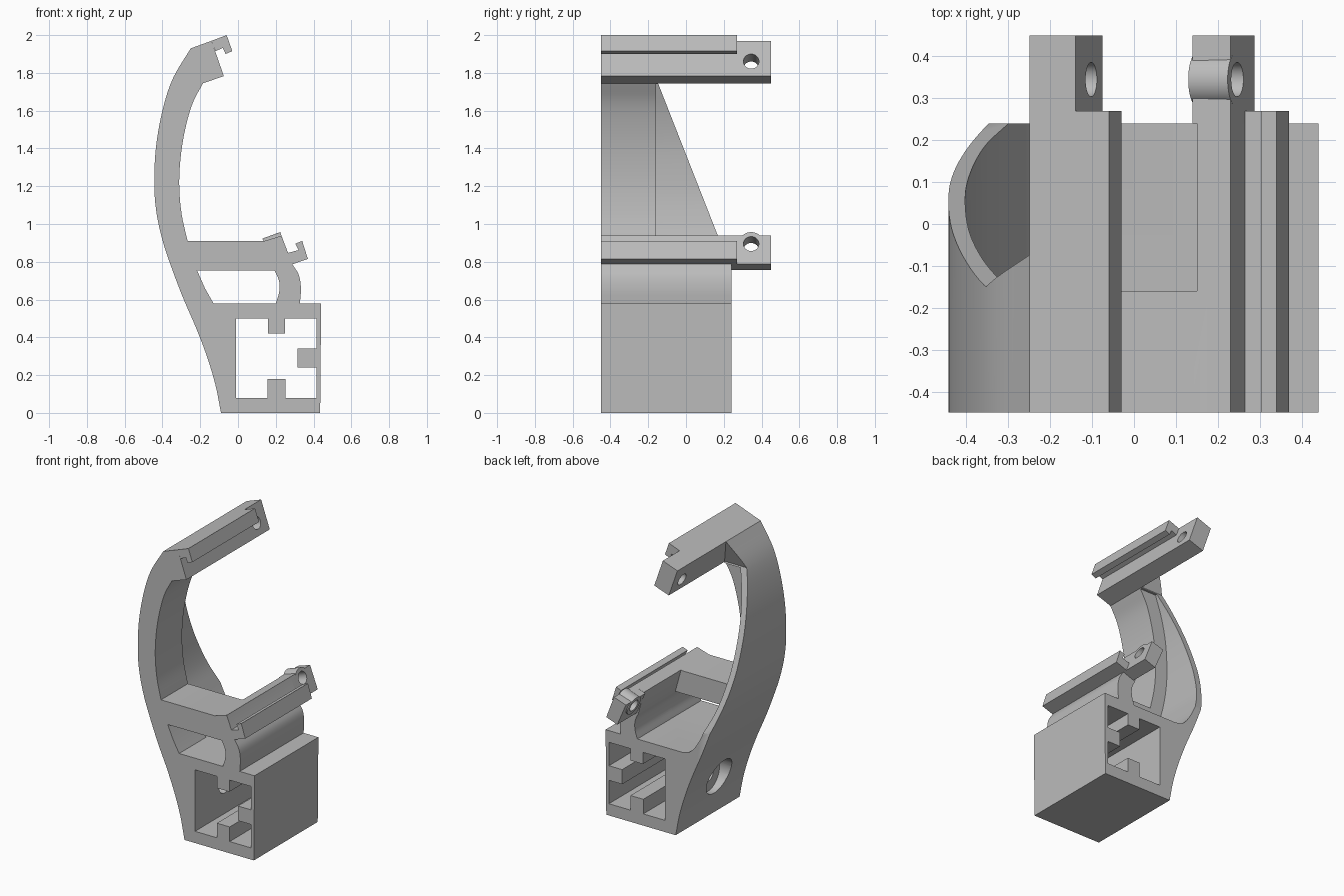
import bpy
import bmesh
from mathutils import Vector, Matrix

if "Cube" in bpy.data.objects:
    bpy.data.objects.remove(bpy.data.objects["Cube"], do_unlink=True)

grey = bpy.data.materials.new("light grey plastic")
grey.use_nodes = True
grey.diffuse_color = (0.5, 0.5, 0.5, 1)
grey.node_tree.nodes["Principled BSDF"].inputs["Base Color"].default_value = (0.5, 0.5, 0.5, 1)

FRONT, RIB, BACK, LIP, TAB = -0.45, -0.16, 0.24, 0.27, 0.45


def curve(pts, n=5):
    """Smooth path through a few points."""
    v = [Vector(p) for p in pts]
    v = [2 * v[0] - v[1]] + v + [2 * v[-1] - v[-2]]
    out = []
    for a, b, c, d in zip(v, v[1:], v[2:], v[3:]):
        for i in range(n):
            t = i / n
            out.append((2 * b + (c - a) * t + (2 * a - 5 * b + 4 * c - d) * t * t
                        + (3 * b - a - 3 * c + d) * t ** 3) / 2)
    return [tuple(p) for p in out] + [pts[-1]]


def finish(name, bm):
    bmesh.ops.recalc_face_normals(bm, faces=bm.faces)
    mesh = bpy.data.meshes.new(name)
    bm.to_mesh(mesh)
    bm.free()
    mesh.materials.append(grey)
    ob = bpy.data.objects.new(name, mesh)
    bpy.context.collection.objects.link(ob)
    return ob


def prism(name, outline, lo, hi, axis="y"):
    """Extrude an xz outline along y, or a yz outline along x."""
    bm = bmesh.new()
    place = (lambda a, b: (a, lo, b)) if axis == "y" else (lambda a, b: (lo, a, b))
    face = bm.faces.new([bm.verts.new(place(a, b)) for a, b in outline])
    new = bmesh.ops.extrude_face_region(bm, geom=[face])["geom"]
    shift = Vector((0, hi - lo, 0)) if axis == "y" else Vector((hi - lo, 0, 0))
    bmesh.ops.translate(bm, vec=shift, verts=[g for g in new if isinstance(g, bmesh.types.BMVert)])
    return finish(name, bm)


def rod(name, centre, direction, radius, length):
    bm = bmesh.new()
    turn = Vector(direction).to_track_quat("Z", "Y").to_matrix().to_4x4()
    bmesh.ops.create_cone(bm, cap_ends=True, segments=40, radius1=radius, radius2=radius,
                          depth=length, matrix=Matrix.Translation(centre) @ turn)
    return finish(name, bm)


def boolean(ob, other, operation="DIFFERENCE"):
    mod = ob.modifiers.new("cut", "BOOLEAN")
    mod.operation, mod.object, mod.solver = operation, other, "EXACT"
    bpy.context.view_layer.objects.active = ob
    bpy.ops.object.modifier_apply(modifier=mod.name)
    bpy.data.objects.remove(other, do_unlink=True)


# Main body: curved arm, shelf, pillar and square block
outer = curve([(-0.09, 0), (-0.12, 0.15), (-0.165, 0.3), (-0.222, 0.45), (-0.287, 0.6),
               (-0.345, 0.75), (-0.396, 0.9), (-0.43, 1.05), (-0.443, 1.2), (-0.435, 1.4),
               (-0.4, 1.6), (-0.345, 1.77), (-0.25, 1.93)])
inner = curve([(-0.185, 1.745), (-0.24, 1.64), (-0.28, 1.5), (-0.304, 1.35),
               (-0.311, 1.2), (-0.298, 1.05), (-0.267, 0.91)])
pillar = curve([(0.288, 0.787), (0.322, 0.73), (0.333, 0.66), (0.328, 0.58)])
body = prism("bracket_body", outer + inner + [(0.14, 0.91), (0.23, 0.938)] + pillar
             + [(0.44, 0.58), (0.435, 0)], FRONT, BACK)

# Window under the shelf
pillar_inside = curve([(0.193, 0.755), (0.217, 0.7), (0.218, 0.64), (0.2, 0.58)])
boolean(body, prism("window_cutter", [(-0.13, 0.58), (-0.175, 0.66), (-0.217, 0.755)]
                    + pillar_inside, FRONT - 0.1, RIB + 0.01))

# Square channel with three inward keys
channel = [(-0.01, 0.08), (0.155, 0.08), (0.155, 0.18), (0.252, 0.18), (0.252, 0.08),
           (0.415, 0.08), (0.415, 0.24), (0.315, 0.24), (0.315, 0.34), (0.415, 0.34),
           (0.415, 0.5), (0.25, 0.5), (0.25, 0.42), (0.158, 0.42), (0.158, 0.5), (-0.01, 0.5)]
boolean(body, prism("channel_cutter", channel, FRONT - 0.1, BACK + 0.1))

# Pocket behind the shelf, leaving a thin outer web
web = curve([(-0.14, 0.58), (-0.2, 0.6), (-0.257, 0.67), (-0.31, 0.78), (-0.358, 0.9),
             (-0.39, 1.05), (-0.403, 1.2), (-0.395, 1.4), (-0.362, 1.58), (-0.31, 1.74)])
boolean(body, prism("pocket_cutter", web + [(0.15, 1.74), (0.15, 0.91)] + pillar_inside,
                    RIB, BACK + 0.1))

# Slanted rear edge of the arm
slant = [(0.27, 0.68), (-0.15, 1.75), (-0.07, 1.94), (0.6, 2.1), (0.6, 0.68)]
boolean(body, prism("slant_cutter", slant, -0.6, 0.1, "x"))

# Counterbored screw hole in the side of the block
boolean(body, rod("counterbore_cutter", (-0.25, -0.13, 0.28), (1, 0, 0), 0.125, 0.35))
boolean(body, rod("screw_cutter", (-0.1, -0.13, 0.28), (1, 0, 0), 0.06, 0.3))

# Upper clip: bar with a drilled tab, and hooked lip
tilt = Vector((0.94, 0, 0.34))
upper_bar = prism("upper_clip_bar", [(-0.25, 1.93), (-0.14, 1.97), (-0.075, 1.783),
                                     (-0.185, 1.745)], FRONT, TAB)
boolean(upper_bar, rod("upper_hole_cutter", (-0.105, 0.345, 1.86), tilt, 0.041, 0.6))
upper_lip = prism("upper_clip_lip", [(-0.14, 1.97), (-0.06, 2.0), (-0.03, 1.915), (-0.066, 1.9),
                                     (-0.08, 1.932), (-0.12, 1.915)], FRONT, LIP)

# Lower clip: tab with a round boss, and hooked lip
lower_tab = prism("lower_clip_tab", [(0.14, 0.908), (0.23, 0.938), (0.288, 0.787),
                                     (0.205, 0.757)], BACK, TAB)
boss_end = Vector((0.246, 0.345, 0.895))
boolean(lower_tab, rod("boss", boss_end - tilt * 0.05, tilt, 0.066, 0.1), "UNION")
boolean(lower_tab, rod("lower_hole_cutter", boss_end, tilt, 0.041, 0.6))
lower_lip = prism("lower_clip_lip", [(0.265, 0.847), (0.32, 0.862), (0.303, 0.896), (0.34, 0.91),
                                     (0.37, 0.815), (0.288, 0.787)], FRONT, LIP)

# Smooth the curves, keep the edges sharp
for ob in (body, upper_bar, upper_lip, lower_tab, lower_lip):
    bpy.ops.object.select_all(action="DESELECT")
    ob.select_set(True)
    bpy.context.view_layer.objects.active = ob
    bpy.ops.object.shade_smooth_by_angle()
